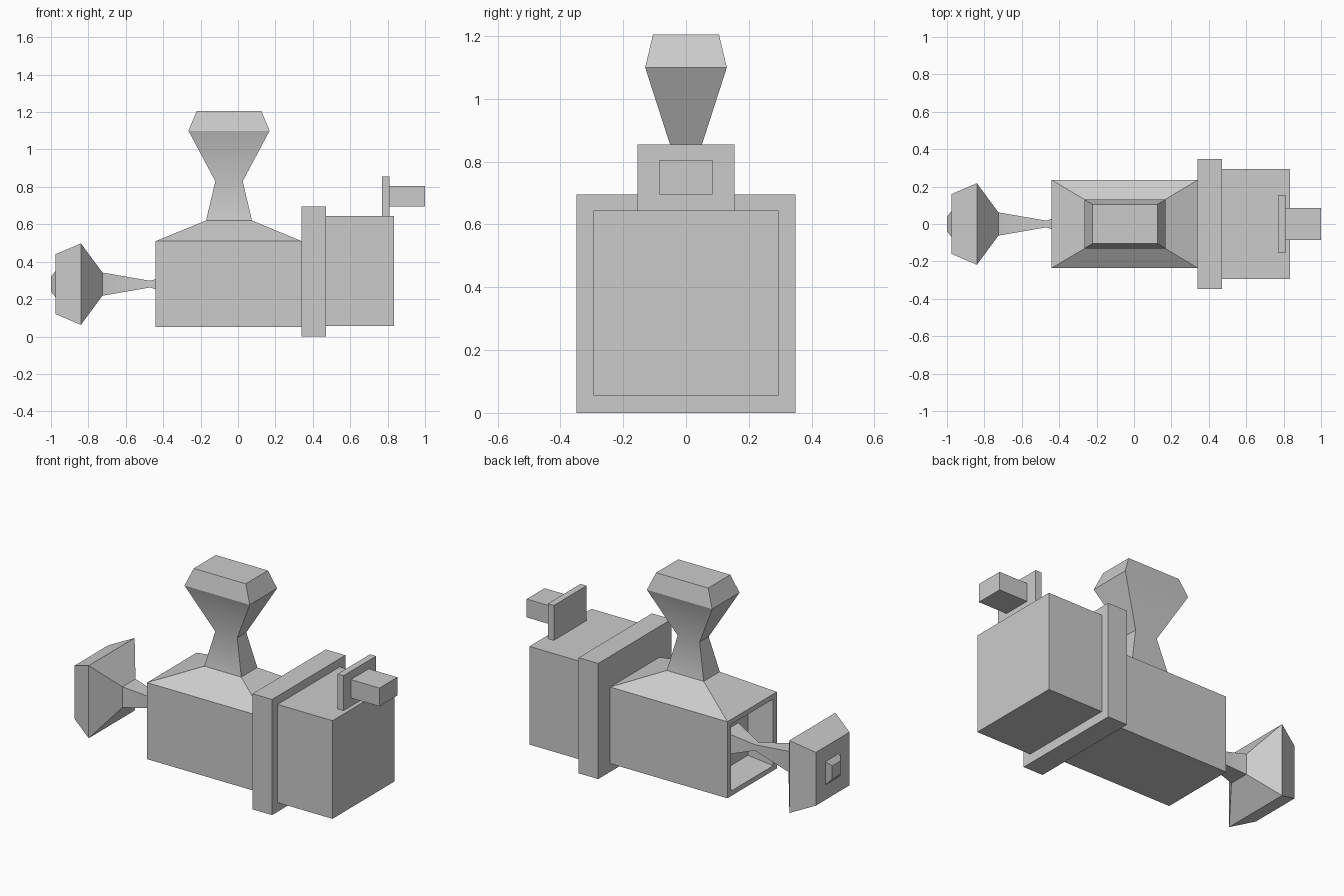
import bpy, bmesh, math

if "Cube" in bpy.data.objects:
    bpy.data.objects.remove(bpy.data.objects["Cube"], do_unlink=True)

grey = bpy.data.materials.new("plain grey")
grey.use_nodes = True
colour = (0.6, 0.6, 0.6, 1)
grey.diffuse_color = colour
grey.node_tree.nodes["Principled BSDF"].inputs["Base Color"].default_value = colour


def finish(bm, name):
    mesh = bpy.data.meshes.new(name)
    bm.to_mesh(mesh)
    bm.free()
    mesh.materials.append(grey)
    obj = bpy.data.objects.new(name, mesh)
    bpy.context.collection.objects.link(obj)
    bpy.ops.object.select_all(action="DESELECT")
    obj.select_set(True)
    bpy.context.view_layer.objects.active = obj
    bpy.ops.object.shade_smooth_by_angle(angle=math.radians(30))
    return obj


def loft(sections, place, cap_start=True, cap_end=True):
    """Skin rectangles given as (position, centre u, half u, centre v, half v)."""
    bm = bmesh.new()
    rings = [[bm.verts.new(place(cu + su * hu, cv + sv * hv, w))
              for su, sv in ((-1, -1), (1, -1), (1, 1), (-1, 1))]
             for w, cu, hu, cv, hv in sections]
    for a, b in zip(rings, rings[1:]):
        for i in range(4):
            j = (i + 1) % 4
            bm.faces.new((a[i], a[j], b[j], b[i]))
    if cap_start:
        bm.faces.new(rings[0][::-1])
    if cap_end:
        bm.faces.new(rings[-1])
    return bm


def box(name, x0, x1, half_y, z0, z1):
    mid, half = (x0 + x1) / 2, (x1 - x0) / 2
    sections = [(z, mid, half, 0, half_y) for z in (z0, z1)]
    return finish(loft(sections, lambda u, v, w: (u, v, w)), name)


# Main body with sloping roof, waisted neck and top knob
body = loft([
    (0.05, -0.05, 0.39, 0, 0.235),
    (0.51, -0.05, 0.39, 0, 0.235),
    (0.62, -0.048, 0.123, 0, 0.076),
    (0.83, -0.048, 0.073, 0, 0.043),
    (1.10, -0.048, 0.217, 0, 0.13),
    (1.205, -0.048, 0.173, 0, 0.105),
], lambda u, v, w: (u, v, w))
# Open the end where the plunger enters
body.faces.ensure_lookup_table()
body.normal_update()
end = [f for f in body.faces if f.normal.x < -0.99]
bmesh.ops.delete(body, geom=end, context="FACES_ONLY")
finish(body, "body_and_top_knob")

# Plunger head, tapered shaft, and the recess out to the body rim
mid_z = 0.28
plunger = [(-1.0, 0.04), (-0.975, 0.07), (-0.975, 0.16), (-0.84, 0.218),
           (-0.725, 0.062), (-0.47, 0.018), (-0.30, 0.07),
           (-0.30, 0.16), (-0.44, 0.2)]
sections = [(x, 0, h, mid_z, h) for x, h in plunger]
sections.append((-0.44, 0, 0.235, mid_z, 0.23))
finish(loft(sections, lambda u, v, w: (w, u, v), cap_end=False), "plunger_and_recess")

# Flange, end block and side handle
box("flange", 0.34, 0.47, 0.348, 0, 0.695)
box("end_block", 0.47, 0.835, 0.295, 0.055, 0.645)
box("handle_plate", 0.77, 0.81, 0.155, 0.645, 0.855)
box("handle_grip", 0.81, 1.0, 0.085, 0.695, 0.805)
